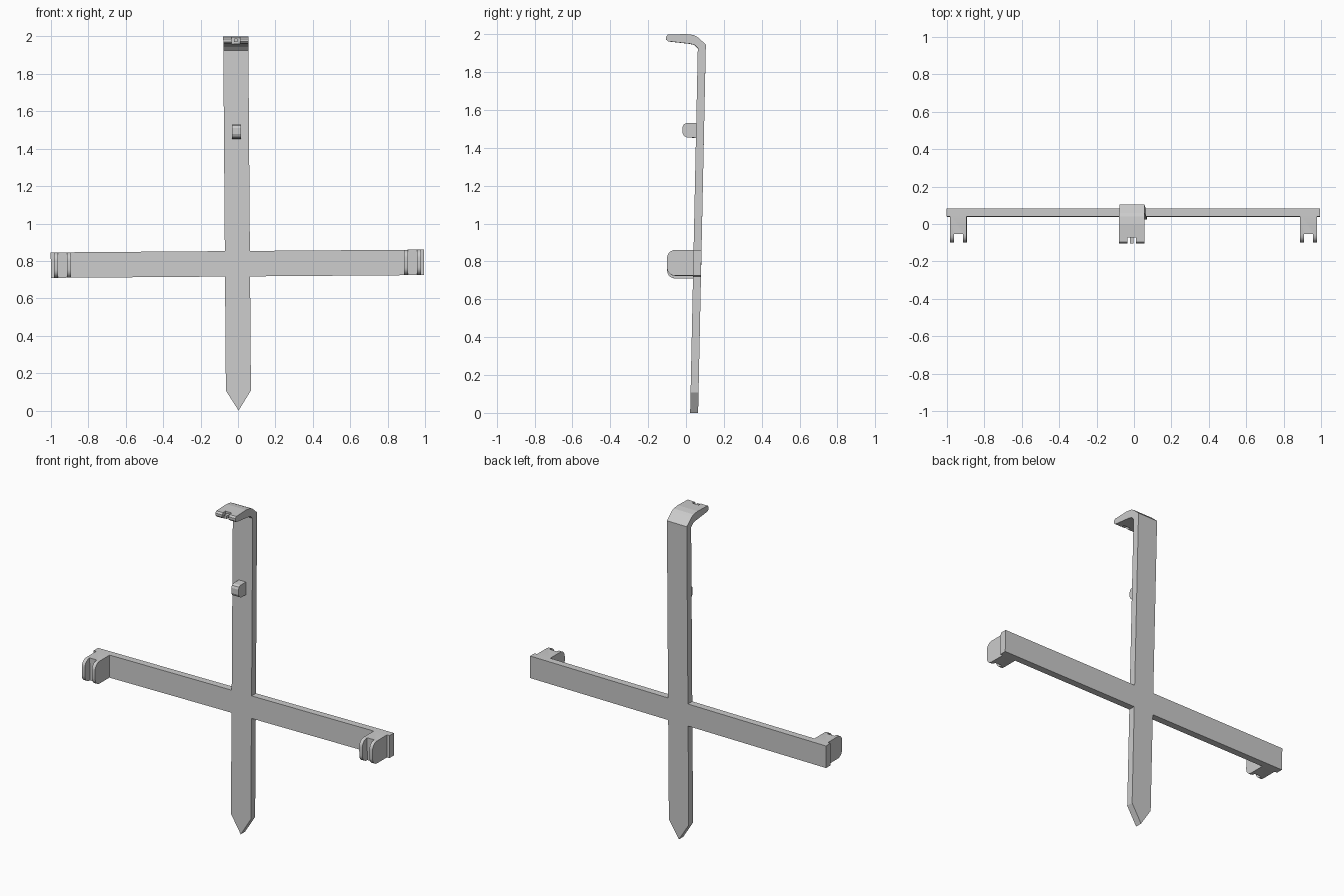
import bpy, bmesh, math

if "Cube" in bpy.data.objects:
    bpy.data.objects.remove(bpy.data.objects["Cube"])

HALF = 0.067                # half width of the upright
Z0, Z1 = 0.717, 0.853       # lower and upper edge of the crossbar


def prism(name, pts, axis, lo, hi, lean=0.0):
    """Extrude a (y, z) or (x, z) outline along x or y, with the model's slight tilt."""
    bm = bmesh.new()

    def place(p, t):
        x, y, z = (t, p[0], p[1]) if axis == 'x' else (p[0], t, p[1])
        return (x + 0.003 - 0.0075 * z, y + lean * z, z + 0.0075 * x)

    a = [bm.verts.new(place(p, lo)) for p in pts]
    b = [bm.verts.new(place(p, hi)) for p in pts]
    n = len(pts)
    bm.faces.new(a)
    bm.faces.new(b[::-1])
    for i in range(n):
        j = (i + 1) % n
        bm.faces.new((a[j], a[i], b[i], b[j]))
    bmesh.ops.recalc_face_normals(bm, faces=bm.faces)
    me = bpy.data.meshes.new(name)
    bm.to_mesh(me)
    bm.free()
    ob = bpy.data.objects.new(name, me)
    bpy.context.collection.objects.link(ob)
    return ob


def rect(y0, y1, z0, z1):
    return [(y0, z0), (y1, z0), (y1, z1), (y0, z1)]


def activate(ob):
    bpy.ops.object.select_all(action='DESELECT')
    ob.select_set(True)
    bpy.context.view_layer.objects.active = ob


def cut(ob, cutter):
    m = ob.modifiers.new("slot", 'BOOLEAN')
    m.operation, m.solver, m.object = 'DIFFERENCE', 'EXACT', cutter
    activate(ob)
    bpy.ops.object.modifier_apply(modifier=m.name)
    bpy.data.objects.remove(cutter)


# Pointed upright and crossbar as one flat plate
right = [(0, 0), (HALF, 0.107), (HALF, Z0), (0.998, Z0), (0.998, Z1), (HALF, Z1), (HALF, 1.925)]
left = [(-x, z) for x, z in reversed(right[1:])]
prism("cross_frame", right + left, 'y', 0.022, 0.064, lean=0.021)

# Bent hook at the top
hook = prism("top_hook", [
    (0.0624, 1.925), (0.045, 1.943), (0.02, 1.949), (-0.095, 1.962),
    (-0.105, 1.972), (-0.105, 1.987), (-0.096, 1.997), (0.0, 2.0),
    (0.04, 1.995), (0.06, 1.985), (0.105, 1.945), (0.1044, 1.925)], 'x', -HALF, HALF)
cut(hook, prism("hook_cutter", rect(-0.2, -0.073, 1.9, 2.1), 'x', -0.022, 0.022))
prism("hook_pin", rect(-0.105, -0.07, 1.97, 1.988), 'x', -0.009, 0.009)

# Small knob on the upright
prism("knob", [(0.07, 1.53), (0.0, 1.53), (-0.012, 1.523), (-0.018, 1.51), (-0.018, 1.478),
               (-0.01, 1.462), (0.005, 1.454), (0.07, 1.452)], 'x', -0.024, 0.024)

# Rounded, slotted clips at both ends of the crossbar
R, FRONT = 0.042, -0.1
arc = [(R * math.cos(i * math.pi / 10), R * math.sin(i * math.pi / 10)) for i in range(6)]
outline = [(0.055, Z0), (0.055, Z1)]
outline += [(FRONT + R - c, Z1 - R + s) for c, s in reversed(arc)]
outline += [(FRONT + R - c, Z0 + R - s) for c, s in arc]
for side, cx in (("left", -0.936), ("right", 0.936)):
    clip = prism(side + "_clip", outline, 'x', cx - 0.045, cx + 0.045)
    cut(clip, prism("clip_cutter", rect(-0.2, -0.053, 0.6, 1.0), 'x', cx - 0.024, cx + 0.024))
    activate(clip)
    bpy.ops.object.shade_smooth_by_angle(angle=math.radians(30))
